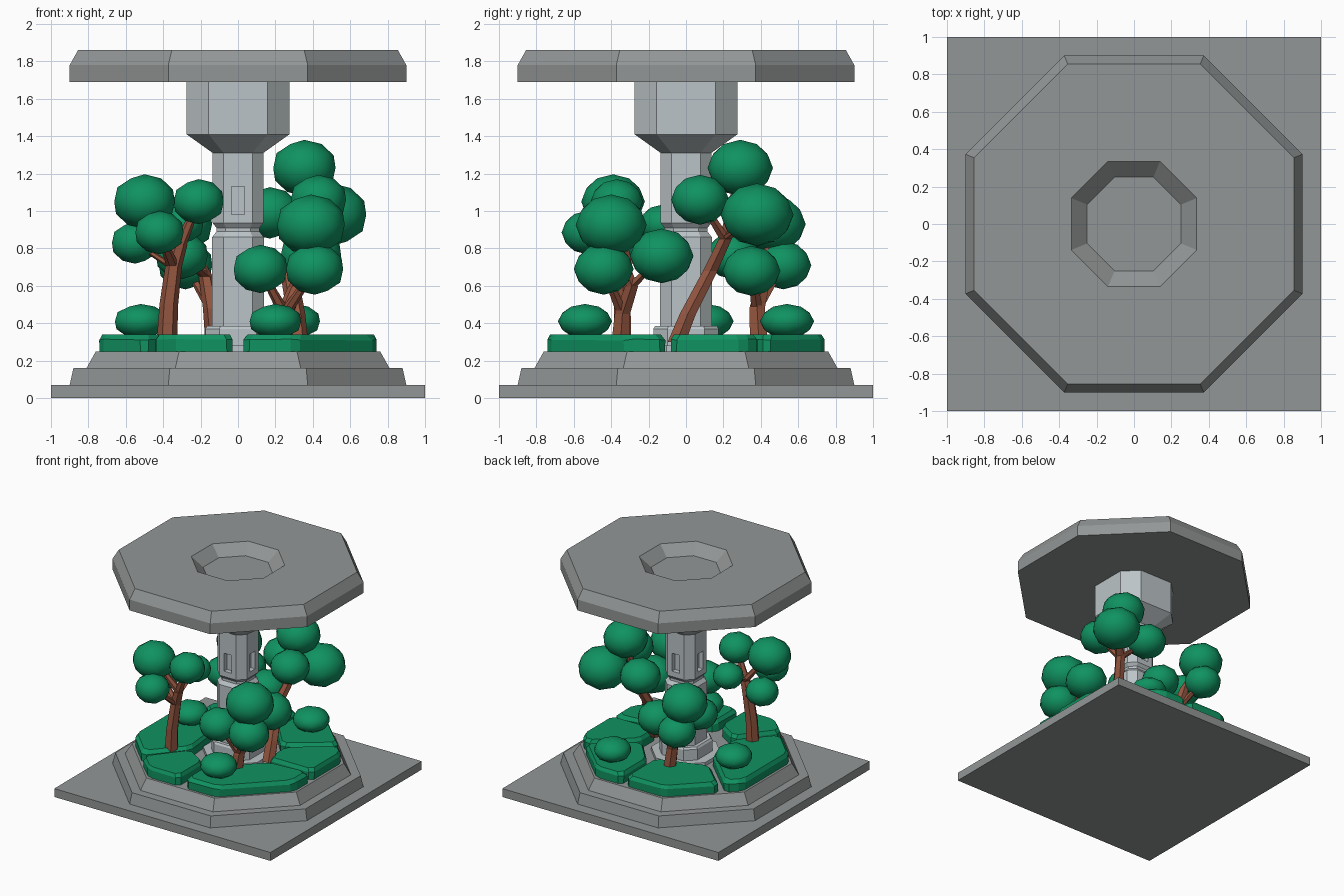
import bpy, bmesh, math
from mathutils import Vector

if "Cube" in bpy.data.objects:
    bpy.data.objects.remove(bpy.data.objects["Cube"], do_unlink=True)


def make_material(name, rgb):
    mat = bpy.data.materials.new(name)
    mat.use_nodes = True
    colour = (*rgb, 1)
    mat.diffuse_color = colour
    mat.node_tree.nodes["Principled BSDF"].inputs["Base Color"].default_value = colour
    return mat


stone = make_material("grey stone", (0.29, 0.305, 0.305))
pale = make_material("pale stone", (0.50, 0.55, 0.57))
leaf = make_material("leaf green", (0.005, 0.29, 0.12))
bark = make_material("bark brown", (0.29, 0.09, 0.05))


def finish(bm, name, mat, smooth=False):
    bmesh.ops.recalc_face_normals(bm, faces=bm.faces)
    mesh = bpy.data.meshes.new(name)
    bm.to_mesh(mesh)
    bm.free()
    mesh.materials.append(mat)
    obj = bpy.data.objects.new(name, mesh)
    bpy.context.collection.objects.link(obj)
    if smooth:
        bpy.ops.object.select_all(action="DESELECT")
        obj.select_set(True)
        bpy.context.view_layer.objects.active = obj
        bpy.ops.object.shade_smooth_by_angle(angle=math.radians(35))
    return obj


def add_loft(bm, rings):
    """Skin a stack of equal-sized rings and cap both ends."""
    loops = [[bm.verts.new(p) for p in ring] for ring in rings]
    for low, high in zip(loops, loops[1:]):
        for i in range(len(low)):
            j = (i + 1) % len(low)
            bm.faces.new((low[i], low[j], high[j], high[i]))
    bm.faces.new(loops[0])
    bm.faces.new(loops[-1])


def chamfered_square(half, z, flat):
    """Square of the given half width; flat is the share of each side kept."""
    f = half * flat
    quarter = [(half, -f), (half, f)]
    points = []
    for _ in range(4):
        points += [Vector((x, y, z)) for x, y in quarter]
        quarter = [(-y, x) for x, y in quarter]
    return points


OCTAGON = math.tan(math.pi / 8)


def stack(name, profile, mat, flat=OCTAGON):
    bm = bmesh.new()
    add_loft(bm, [chamfered_square(half, z, flat) for half, z in profile])
    return finish(bm, name, mat)


def box(name, size, centre, mat):
    bm = bmesh.new()
    bmesh.ops.create_cube(bm, size=1)
    bmesh.ops.scale(bm, vec=size, verts=bm.verts)
    bmesh.ops.translate(bm, vec=centre, verts=bm.verts)
    return finish(bm, name, mat)


# Ground slab, stepped terrace and roof with its sunken centre
box("ground_slab", (2, 2, 0.07), (0, 0, 0.035), stone)
stack("lower_terrace", [(0.9, 0.07), (0.88, 0.16)], stone)
stack("upper_terrace", [(0.81, 0.16), (0.76, 0.25)], stone)
stack("roof", [(0.9, 1.69), (0.9, 1.78), (0.855, 1.86), (0.335, 1.86), (0.25, 1.78)], stone)

# Central column
stack("column_step", [(0.25, 0.25), (0.25, 0.28)], pale)
stack("column_foot", [(0.175, 0.25), (0.175, 0.37), (0.165, 0.385)], pale, 0.57)
column = stack("column", [
    (0.138, 0.38), (0.138, 0.86), (0.115, 0.89), (0.115, 0.91), (0.135, 0.935),
    (0.135, 1.31), (0.275, 1.41), (0.275, 1.69)], pale, 0.57)

# Window niches on the four broad sides of the column
bm = bmesh.new()
for dx, dy in ((1, 0), (-1, 0), (0, 1), (0, -1)):
    cube = bmesh.ops.create_cube(bm, size=1)["verts"]
    bmesh.ops.scale(bm, vec=(0.07 + 0.01 * abs(dx), 0.07 + 0.01 * abs(dy), 0.15), verts=cube)
    bmesh.ops.translate(bm, vec=(0.135 * dx, 0.135 * dy, 1.055), verts=cube)
cutter = finish(bm, "niche_cutter", pale)
cut = column.modifiers.new("niches", "BOOLEAN")
cut.object = cutter
cut.operation = "DIFFERENCE"
cut.solver = "EXACT"
cutter.hide_render = True
cutter.hide_viewport = True
cutter.display_type = "WIRE"

# Planting beds with chamfered rims
beds = {
    "front_right": [(-0.46, -0.6), (-0.31, -0.74), (-0.03, -0.74), (-0.03, -0.42), (-0.22, -0.3)],
    "front_left": [(0.03, -0.74), (0.31, -0.74), (0.74, -0.31), (0.74, -0.11), (0.4, -0.14),
                   (0.14, -0.4), (0.03, -0.44)],
    "left": [(0.74, -0.08), (0.74, 0.31), (0.65, 0.4), (0.33, 0.14), (0.33, -0.08)],
    "back_left": [(0.63, 0.43), (0.31, 0.74), (0.08, 0.74), (0.08, 0.4), (0.28, 0.17)],
    "back_right": [(0.04, 0.74), (-0.31, 0.74), (-0.61, 0.44), (-0.38, 0.22), (0.04, 0.36)],
    "right": [(-0.64, 0.4), (-0.74, 0.31), (-0.74, -0.31), (-0.5, -0.55), (-0.25, -0.27),
              (-0.28, 0.05)],
}
for side, outline in beds.items():
    points = [Vector((x, y, 0)) for x, y in outline]
    middle = sum(points, Vector()) / len(points)
    bm = bmesh.new()
    add_loft(bm, [[middle + (p - middle) * s + Vector((0, 0, z)) for p in points]
                  for s, z in ((1, 0.25), (1, 0.315), (0.93, 0.34))])
    corners = [e for e in bm.edges if abs(e.verts[0].co.z - e.verts[1].co.z) > 0.02]
    bmesh.ops.bevel(bm, geom=corners, offset=0.03, segments=1, affect="EDGES")
    finish(bm, side + "_bed", leaf)


def foliage(name, centre, radius, squash):
    bm = bmesh.new()
    bmesh.ops.create_icosphere(bm, subdivisions=2, radius=radius)
    bmesh.ops.scale(bm, vec=(1, 1, squash), verts=bm.verts)
    bmesh.ops.translate(bm, vec=centre, verts=bm.verts)
    finish(bm, name, leaf, smooth=True)


def add_limb(bm, path, start, end):
    """Six-sided tapered limb through the path points."""
    rings = []
    for k, p in enumerate(path):
        r = start + (end - start) * k / (len(path) - 1)
        rings.append([Vector(p) + Vector((r * math.cos(a), r * math.sin(a), 0))
                      for a in (i * math.pi / 3 for i in range(6))])
    add_loft(bm, rings)


# Trees: trunk path, then crown clumps as (x, y, z, radius)
trees = {
    "front_left_tree": (
        [(0.23, -0.35, 0.3), (0.25, -0.34, 0.45), (0.31, -0.29, 0.6)],
        [(0.39, -0.4, 0.925, 0.19), (0.41, -0.44, 0.69, 0.16),
         (0.12, -0.43, 0.69, 0.15), (0.39, -0.13, 0.76, 0.17)]),
    "left_tree": (
        [(0.32, -0.05, 0.3), (0.31, 0.01, 0.45), (0.27, 0.13, 0.68), (0.32, 0.21, 0.85)],
        [(0.355, 0.29, 1.23, 0.175), (0.5, 0.38, 0.98, 0.195),
         (0.43, 0.075, 1.06, 0.155), (0.17, 0.36, 0.99, 0.16)]),
    "back_tree": (
        [(-0.12, 0.39, 0.3), (-0.14, 0.38, 0.48), (-0.17, 0.42, 0.65)],
        [(-0.31, 0.46, 0.93, 0.18), (-0.28, 0.52, 0.71, 0.15),
         (0.02, 0.35, 0.68, 0.155), (-0.3, 0.25, 0.76, 0.145)]),
    "right_tree": (
        [(-0.38, -0.34, 0.3), (-0.37, -0.34, 0.5), (-0.345, -0.33, 0.7), (-0.31, -0.34, 0.82)],
        [(-0.5, -0.39, 1.05, 0.17), (-0.21, -0.37, 1.05, 0.14),
         (-0.42, -0.53, 0.885, 0.135), (-0.55, -0.22, 0.83, 0.13),
         (-0.3, -0.13, 0.93, 0.12)]),
}
for name, (trunk, clumps) in trees.items():
    bm = bmesh.new()
    add_limb(bm, trunk, 0.055, 0.04)
    fork = Vector(trunk[-1])
    for x, y, z, r in clumps:
        tip = Vector((x, y, z))
        # Low clumps branch from further down the trunk
        root = fork if z > fork.z + 0.09 else Vector(trunk[-2])
        add_limb(bm, [root, root.lerp(tip, 0.5), tip], 0.036, 0.02)
    finish(bm, name + "_trunk", bark)
    for n, (x, y, z, r) in enumerate(clumps, 1):
        foliage(f"{name}_crown_{n}", (x, y, z), r, 0.86)

# Low shrubs on the beds
for n, (x, y) in enumerate(((0.2, -0.54), (0.3, 0.54), (-0.52, 0.11)), 1):
    foliage(f"shrub_{n}", (x, y, 0.41), 0.145, 0.64)
